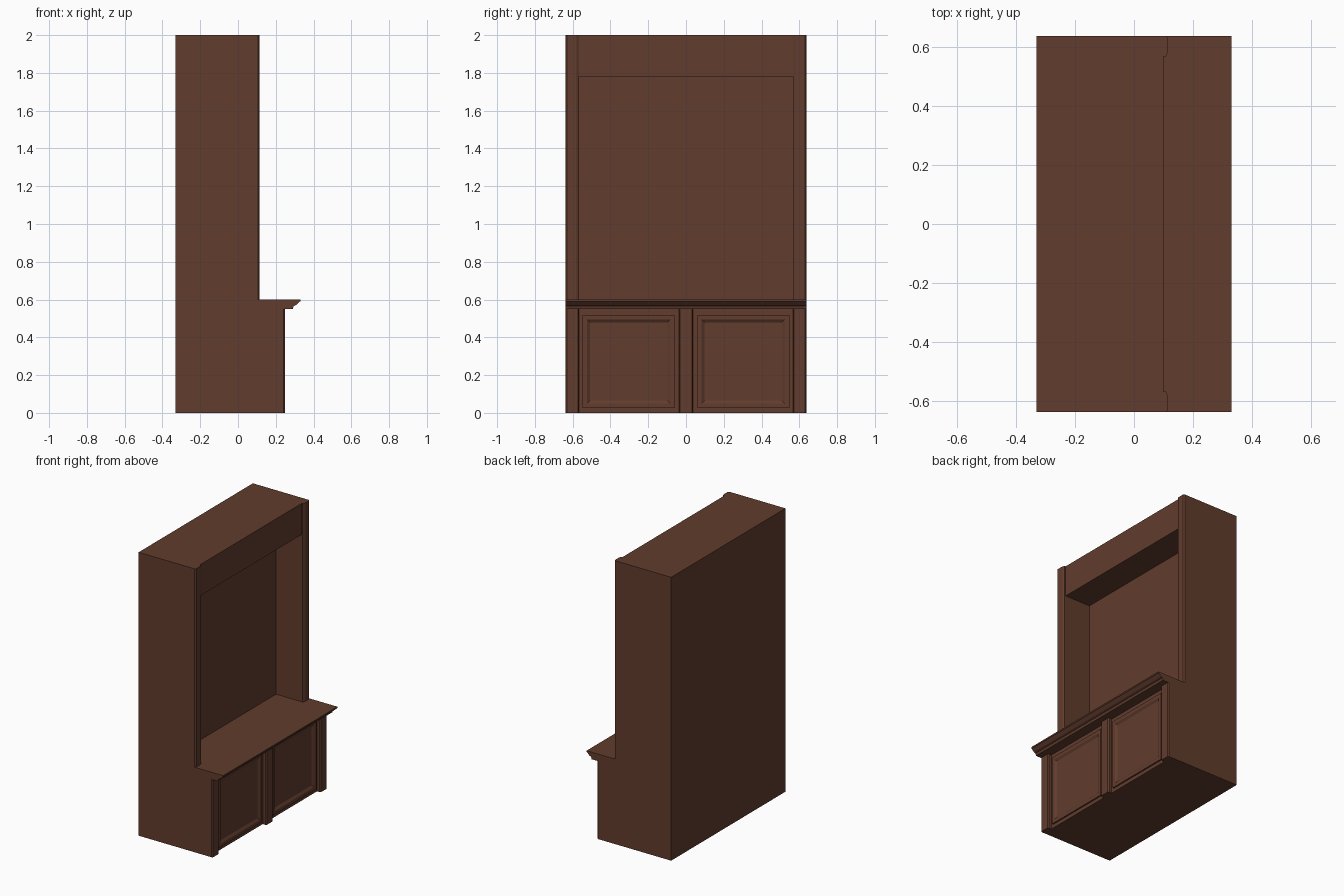
import bpy, bmesh
from mathutils import Vector

if "Cube" in bpy.data.objects:
    bpy.data.objects.remove(bpy.data.objects["Cube"])

wood = bpy.data.materials.new("dark brown wood")
wood.diffuse_color = (0.12, 0.045, 0.026, 1)
wood.use_nodes = True
wood.node_tree.nodes["Principled BSDF"].inputs["Base Color"].default_value = wood.diffuse_color

W = 0.637    # half width
N = 0.567    # half width of niche


def finish(name, bm):
    bmesh.ops.recalc_face_normals(bm, faces=bm.faces)
    me = bpy.data.meshes.new(name)
    bm.to_mesh(me)
    bm.free()
    me.materials.append(wood)
    ob = bpy.data.objects.new(name, me)
    bpy.context.collection.objects.link(ob)
    return ob


def prism(name, points, direction):
    """Extrude a flat polygon along a vector."""
    bm = bmesh.new()
    face = bm.faces.new([bm.verts.new(p) for p in points])
    res = bmesh.ops.extrude_face_region(bm, geom=[face], use_keep_orig=True)
    verts = [g for g in res["geom"] if isinstance(g, bmesh.types.BMVert)]
    bmesh.ops.translate(bm, verts=verts, vec=Vector(direction))
    return finish(name, bm)


def box(name, x0, x1, y0, y1, z0, z1):
    return prism(name, [(x0, y0, z0), (x1, y0, z0), (x1, y1, z0), (x0, y1, z0)],
                 (0, 0, z1 - z0))


def pilaster(name, x0, x1, y0, y1, z0, z1, c0, c1):
    """Upright strip with chamfered front corners of width c0 and c1."""
    xm = x1 - 0.008
    prof = [(x0, y0), (xm, y0), (x1, y0 + c0), (x1, y1 - c1), (xm, y1), (x0, y1)]
    prism(name, [(x, y, z0) for x, y in prof], (0, 0, z1 - z0))


def door(name, y0, y1):
    """Slab with a bevelled sunken panel on its +x face."""
    ob = box(name, 0.21, 0.23, y0, y1, 0.026, 0.518)
    bm = bmesh.new()
    bm.from_mesh(ob.data)
    bm.faces.ensure_lookup_table()
    front = max(bm.faces, key=lambda f: f.calc_center_median().x)
    bmesh.ops.inset_region(bm, faces=[front], thickness=0.033)
    bmesh.ops.inset_region(bm, faces=[front], thickness=0.033, depth=-0.015)
    bm.to_mesh(ob.data)
    bm.free()


# Carcass
box("base_cabinet", -0.33, 0.22, -W, W, 0, 0.55)
box("niche_back", -0.33, -0.10, -W, W, 0.60, 2.0)
box("header", -0.10, 0.10, -N, N, 1.78, 2.0)

# Moulded counter
counter = [(-0.33, 0.55), (0.29, 0.55), (0.295, 0.566), (0.308, 0.571),
           (0.325, 0.588), (0.33, 0.59), (0.33, 0.60), (-0.33, 0.60)]
prism("counter", [(x, -W, z) for x, z in counter], (0, 2 * W, 0))

# Sides, pilasters and doors, mirrored across y
for label, s in (("left", -1), ("right", 1)):
    y0, y1 = sorted((s * N, s * W))
    box(label + "_side", -0.10, 0.10, y0, y1, 0.60, 2.0)
    inner, outer = 0.014, 0.008
    c = (outer, inner) if s < 0 else (inner, outer)
    pilaster(label + "_upper_pilaster", 0.10, 0.115, y0, y1, 0.60, 2.0, *c)
    pilaster(label + "_base_pilaster", 0.22, 0.248, y0, y1, 0, 0.55, 0.006, 0.006)
    door(label + "_door", *sorted((s * 0.06, s * 0.547)))
pilaster("centre_pilaster", 0.22, 0.248, -0.038, 0.038, 0, 0.55, 0.006, 0.006)
